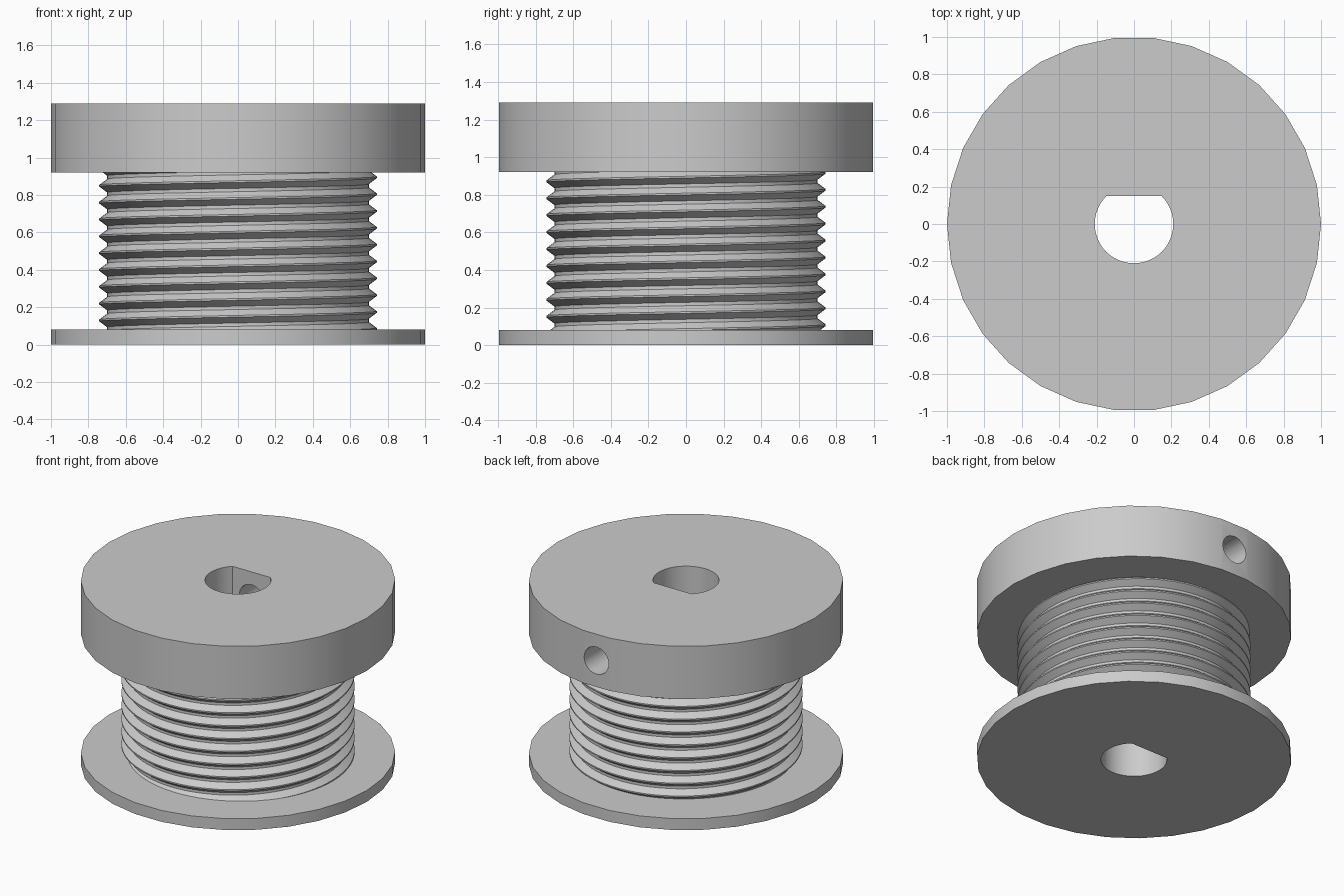
import bpy, bmesh
from math import pi, sin, cos, asin, radians
from mathutils import Matrix

cube = bpy.data.objects.get("Cube")
if cube:
    bpy.data.objects.remove(cube, do_unlink=True)

HEIGHT, LOW, HIGH = 1.29, 0.08, 0.92      # total height, flange faces
BORE, FLAT = 0.21, 0.15                   # bore radius, flat position
ROOT, CREST, PITCH = 0.70, 0.742, 0.09    # winding groove

grey = bpy.data.materials.new("plain grey")
grey.use_nodes = True
colour = (0.6, 0.6, 0.6, 1)
grey.diffuse_color = colour
grey.node_tree.nodes["Principled BSDF"].inputs["Base Color"].default_value = colour


def finish(name, bm):
    mesh = bpy.data.meshes.new(name)
    bm.to_mesh(mesh)
    bm.free()
    obj = bpy.data.objects.new(name, mesh)
    bpy.context.collection.objects.link(obj)
    mesh.materials.append(grey)
    return obj


def smooth(obj, angle):
    bpy.ops.object.select_all(action='DESELECT')
    obj.select_set(True)
    bpy.context.view_layer.objects.active = obj
    bpy.ops.object.shade_smooth_by_angle(angle=radians(angle))


def d_shape(name, z0, z1, capped):
    """Round bore with one flat side, facing +y."""
    bm = bmesh.new()
    a = asin(FLAT / BORE)
    start, end, n = pi - a, 2 * pi + a, 36
    angles = [start + (end - start) * i / n for i in range(n + 1)]
    rings = [[bm.verts.new((BORE * cos(t), BORE * sin(t), z)) for t in angles]
             for z in (z0, z1)]
    for i in range(n + 1):
        j = (i + 1) % (n + 1)
        bm.faces.new((rings[0][i], rings[0][j], rings[1][j], rings[1][i]))
    if capped:
        bm.faces.new(rings[0][::-1])
        bm.faces.new(rings[1])
    else:
        bmesh.ops.reverse_faces(bm, faces=bm.faces)   # wall faces the axis
    return finish(name, bm)


def cylinder(name, radius, sides, depth, matrix):
    bm = bmesh.new()
    bmesh.ops.create_cone(bm, cap_ends=True, segments=sides, radius1=radius,
                          radius2=radius, depth=depth, matrix=matrix)
    return finish(name, bm)


def cut(obj, cutter):
    mod = obj.modifiers.new("cut", 'BOOLEAN')
    mod.operation, mod.solver, mod.object = 'DIFFERENCE', 'EXACT', cutter
    bpy.ops.object.select_all(action='DESELECT')
    obj.select_set(True)
    bpy.context.view_layer.objects.active = obj
    bpy.ops.object.modifier_apply(modifier=mod.name)


def flange(name, z0, z1):
    place = Matrix.Translation((0, 0, (z0 + z1) / 2)) @ Matrix.Rotation(pi / 2, 4, 'Z')
    return cylinder(name, 1, 30, z1 - z0, place)


# Flanges, cut by the bore; the upper one also has a set screw hole at the back
bottom = flange("bottom_flange", 0, LOW)
top = flange("top_flange", HIGH, HEIGHT)
bore_cutter = d_shape("bore_cutter", -0.1, HEIGHT + 0.1, True)
screw_cutter = cylinder("screw_cutter", 0.095, 32, 1.1,
                        Matrix.Translation((0, 0.6, (HIGH + HEIGHT) / 2))
                        @ Matrix.Rotation(pi / 2, 4, 'X'))
for part in (bottom, top):
    cut(part, bore_cutter)
cut(top, screw_cutter)
for cutter in (bore_cutter, screw_cutter):
    bpy.data.objects.remove(cutter, do_unlink=True)

# Bore wall between the flanges
wall = d_shape("bore_wall", LOW, HIGH, False)

# Drum with a right-handed helical groove running into both flanges
profile = [(0, ROOT), (0.2, ROOT), (0.55, CREST), (0.65, CREST)]
SEG, TURNS = 72, 12
bm = bmesh.new()
columns = []
for s in range(SEG + 1):
    t = 2 * pi * s / SEG
    column = []
    for k in range(TURNS):
        for f, r in profile:
            z = -0.06 + PITCH * (k + f + s / SEG)
            z = min(max(z, LOW - 0.03), HIGH + 0.03)
            column.append(bm.verts.new((r * cos(t), r * sin(t), z)))
    columns.append(column)
for a, b in zip(columns, columns[1:]):
    for j in range(len(a) - 1):
        if a[j + 1].co.z > a[j].co.z or b[j + 1].co.z > b[j].co.z:
            bm.faces.new((a[j], b[j], b[j + 1], a[j + 1]))
bmesh.ops.remove_doubles(bm, verts=bm.verts, dist=0.0001)
drum = finish("grooved_drum", bm)

for part, angle in ((bottom, 30), (top, 30), (wall, 30), (drum, 25)):
    smooth(part, angle)
